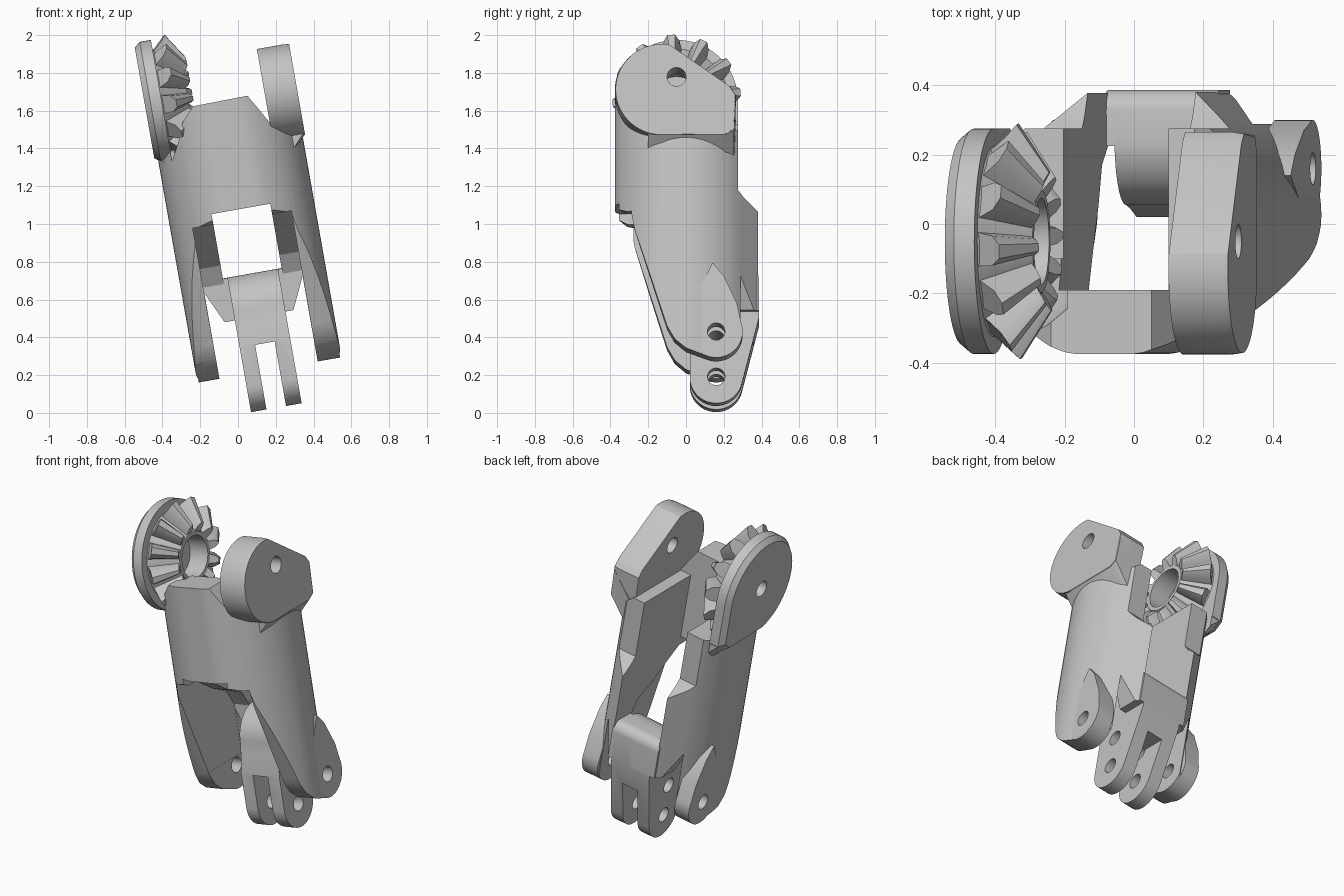
import bpy, bmesh, math
from math import cos, sin, radians
from mathutils import Vector

if "Cube" in bpy.data.objects:
    bpy.data.objects.remove(bpy.data.objects["Cube"])

TILT = radians(-10)
GEAR_Y, GEAR_W = -0.05, 0.715      # axis of gear and ear
PIN_Y = 0.16                       # lower pin holes

grey = bpy.data.materials.new("plain grey")
grey.use_nodes = True
grey.diffuse_color = (0.55, 0.55, 0.55, 1)
grey.node_tree.nodes["Principled BSDF"].inputs["Base Color"].default_value = (0.55, 0.55, 0.55, 1)


def make(name, bm):
    bmesh.ops.recalc_face_normals(bm, faces=bm.faces)
    mesh = bpy.data.meshes.new(name)
    bm.to_mesh(mesh)
    bm.free()
    mesh.materials.append(grey)
    ob = bpy.data.objects.new(name, mesh)
    bpy.context.scene.collection.objects.link(ob)
    return ob


def prism(name, pts, axis, levels, centre=(0, 0), drop=0):
    """Extrude a 2D outline along an axis through (position, scale) levels,
    lowering the outline by drop per unit away from the outermost level."""
    bm = bmesh.new()
    rings = []
    for pos, s in levels:
        ring = []
        for a, b in pts:
            co = [centre[0] + (a - centre[0]) * s, centre[1] + (b - centre[1]) * s]
            co[1] -= drop * abs(pos - levels[-1][0])
            co.insert(axis, pos)
            ring.append(bm.verts.new(co))
        rings.append(ring)
    n = len(pts)
    for lo, hi in zip(rings, rings[1:]):
        for i in range(n):
            j = (i + 1) % n
            bm.faces.new((lo[i], lo[j], hi[j], hi[i]))
    bm.faces.new(rings[0])
    bm.faces.new(rings[-1])
    return make(name, bm)


def arc(cy, cz, r, start, end, n=24):
    return [(cy + r * cos(radians(start + (end - start) * i / n)),
             cz + r * sin(radians(start + (end - start) * i / n))) for i in range(n + 1)]


def circle(cy, cz, r, n=40):
    return arc(cy, cz, r, 0, 360, n)[:-1]


def rod(y, w, r, u0, u1):
    return prism("cutter", circle(y, w, r), 0, [(u0, 1), (u1, 1)])


def box(u, y, w):
    return prism("cutter", [(u[0], y[0]), (u[1], y[0]), (u[1], y[1]), (u[0], y[1])], 2,
                 [(w[0], 1), (w[1], 1)])


def cut(ob, tools, op='DIFFERENCE'):
    """Apply booleans and discard the tools."""
    for t in tools:
        m = ob.modifiers.new("cut", 'BOOLEAN')
        m.operation, m.object, m.solver = op, t, 'EXACT'
    dg = bpy.context.evaluated_depsgraph_get()
    dg.update()
    mesh = bpy.data.meshes.new_from_object(ob.evaluated_get(dg))
    ob.modifiers.clear()
    ob.data = mesh
    for t in tools:
        bpy.data.objects.remove(t)


parts = []

# Body shell: cylinder with flat front and back, trimmed by side and front outlines
section = [(u, max(y, -0.375)) for u, y in arc(0.03, 0, 0.388, 47, -227, 64)]
section += [(-0.12, 0.387), (0.18, 0.387)]
body = prism("body_shell", section, 2, [(-0.85, 1), (0.7, 1)])

side = [(-0.5, 0.8), (0.275, 0.8), (0.275, 0.13), (0.31, 0.09), (0.45, -0.02), (0.45, -0.53),
        (0.31, -0.55)]
side += arc(PIN_Y, -0.65, 0.14, 0, -110, 14)
side += [(0.0, -0.74), (-0.06, -0.69), (-0.10, -0.62), (-0.27, -0.09), (-0.29, 0.01),
         (-0.37, 0.05), (-0.5, 0.05)]
front = [(-0.5, -0.9), (0.5, -0.9), (0.5, 0.39), (0.41, 0.40), (0.33, 0.43), (0.264, 0.49),
         (0.206, 0.593), (0.167, 0.66), (-0.128, 0.655), (-0.305, 0.46), (-0.5, 0.42)]
cut(body, [prism("cutter", side, 0, [(-0.6, 1), (0.6, 1)]),
           prism("cutter", front, 1, [(-0.6, 1), (0.6, 1)])], 'INTERSECT')

# Gap between the legs with a sloping roof, and chamfered clearance at the fork
gap = [(-0.7, 0.02), (-0.19, 0.02), (-0.08, -0.05), (0.05, -0.14), (0.17, -0.20),
       (0.225, -0.30), (0.225, -0.6), (-0.7, -0.6)]
clear = [(-0.239, -1), (0.289, -1), (0.289, -0.33), (0.21, -0.5), (-0.16, -0.5), (-0.239, -0.33)]
cut(body, [
    box((-0.129, 0.187), (-0.19, 0.7), (-1, 1)),              # inner channel
    box((-0.129, 0.187), (-0.7, 0), (-1, 0.076)),             # opening under the front panel
    box((0.15, 0.35), (-0.19, 0.7), (0.49, 1)),               # lowered wall tops
    box((-0.30, -0.1), (-0.10, 0.7), (0.44, 1)),
    prism("cutter", gap, 0, [(-0.24, 1), (0.29, 1)]),
    prism("cutter", clear, 1, [(-0.7, 1), (0.7, 1)]),
    prism("cutter", circle(GEAR_Y, GEAR_W, 0.37), 0, [(-0.286, 1), (-0.08, 0.55)],
          (GEAR_Y, GEAR_W)),                                  # gear clearance
    rod(PIN_Y, -0.65, 0.046, -0.6, 0.6),                      # leg pin holes
])
parts.append(body)

# Flat bosses around the leg pins, tapering upward
boss_pts = arc(PIN_Y, -0.65, 0.14, 190, 380, 28) + [(0.27, -0.50), (0.20, -0.35), (0.14, -0.28),
                                                   (0.08, -0.40)]
for name, inner, outer in (("right_pin_boss", 0.30, 0.41), ("left_pin_boss", -0.25, -0.35)):
    boss = prism(name, boss_pts, 0, [(inner, 1), (outer, 1)])
    cut(boss, [rod(PIN_Y, -0.65, 0.046, -0.6, 0.6)])
    parts.append(boss)

# Ear with pivot hole, and the sloping skirt that blends it into the body
ear_pts = arc(-0.13, 0.648, 0.247, 80, 265, 44)
ear_pts += [(0.21, 0.405), (0.255, 0.43), (0.265, 0.62), (0.235, 0.665)]
ear = prism("ear", ear_pts, 0, [(0.259, 1), (0.40, 1), (0.432, 0.985)], (-0.07, 0.62))
cut(ear, [rod(GEAR_Y, GEAR_W, 0.05, 0, 0.6)])
parts.append(ear)

skirt_pts = [(-0.2, 0.6), (-0.2, 0.42), (-0.13, 0.405), (0.21, 0.405), (0.255, 0.43), (0.262, 0.6)]
parts.append(prism("ear_skirt", skirt_pts, 0, [(0.29, 1), (0.43, 1)], drop=1.1))

# Gear plate: round at the front, straight down at the back, with matching skirt
plate_pts = arc(GEAR_Y, GEAR_W, 0.325, 0, 255, 48) + [(0.10, 0.395), (0.22, 0.395), (0.275, 0.44)]
plate = prism("gear_plate", plate_pts, 0, [(-0.376, 0.92), (-0.345, 1), (-0.285, 1)],
              (GEAR_Y, GEAR_W))
cut(plate, [rod(GEAR_Y, GEAR_W, 0.05, -0.6, 0)])
parts.append(plate)

plate_skirt = [(-0.15, 0.55), (-0.15, 0.41), (0.22, 0.395), (0.27, 0.44), (0.27, 0.55)]
parts.append(prism("plate_skirt", plate_skirt, 0, [(-0.285, 1), (-0.345, 1)], drop=1.1))

# Gear hub: hollow cone
hub = prism("gear_hub", circle(GEAR_Y, GEAR_W, 0.28), 0, [(-0.29, 1), (-0.145, 0.53)],
            (GEAR_Y, GEAR_W))
cut(hub, [rod(GEAR_Y, GEAR_W, 0.125, -0.27, 0), rod(GEAR_Y, GEAR_W, 0.05, -0.5, 0)])
parts.append(hub)

# Tapered gear teeth: (position, radius, half width) down each tooth
bm = bmesh.new()
for k in range(12):
    a = radians(5 + 30 * k)
    radial, tangent = Vector((0, cos(a), sin(a))), Vector((0, -sin(a), cos(a)))
    rings = []
    for root, mid, tip in ([(-0.29, 0.26, 0.05), (-0.235, 0.31, 0.043), (-0.21, 0.34, 0.02)],
                           [(-0.155, 0.14, 0.028), (-0.13, 0.18, 0.022), (-0.118, 0.20, 0.011)]):
        ring = []
        for sign, rows in ((1, (root, mid, tip)), (-1, (tip, mid, root))):
            for u, r, h in rows:
                co = Vector((u, GEAR_Y, GEAR_W)) + radial * r + tangent * h * sign
                ring.append(bm.verts.new(co))
        rings.append(ring)
    for i in range(6):
        j = (i + 1) % 6
        bm.faces.new((rings[0][i], rings[0][j], rings[1][j], rings[1][i]))
    for ring in rings:
        bm.faces.new(ring)
parts.append(make("gear_teeth", bm))

# Rear bridge joining both walls behind the fork
bridge_top = arc(0.327, -0.33, 0.06, 0, 90, 8)
bridge_pts = [(0.387, -0.5)] + bridge_top + [(0.225, -0.272), (0.225, -0.5)]
parts.append(prism("rear_bridge", bridge_pts, 0, [(-0.135, 1), (0.193, 1)]))

# Fork with rounded shoulder, slot and pin holes
fork_pts = arc(PIN_Y, -0.853, 0.14, 180, 345, 24) + [(0.387, -0.53)] + bridge_top
fork_pts += arc(0.25, -0.465, 0.195, 90, 180, 14) + [(0.045, -0.53), (0.02, -0.64)]
fork = prism("fork", fork_pts, 0, [(-0.105, 1), (0.167, 1)])
cut(fork, [box((-0.022, 0.083), (-0.5, 0.6), (-1.2, -0.646)),
           rod(PIN_Y, -0.85, 0.046, -0.6, 0.6),
           rod(PIN_Y, -0.65, 0.046, -0.6, 0.6)])
parts.append(fork)

# Tilt everything into its stance and smooth the curved faces
bpy.ops.object.select_all(action='DESELECT')
for ob in parts:
    ob.location = (0, 0, 1)
    ob.rotation_euler = (0, TILT, 0)
    ob.select_set(True)
bpy.context.view_layer.objects.active = body
bpy.ops.object.shade_smooth_by_angle(angle=radians(25))
